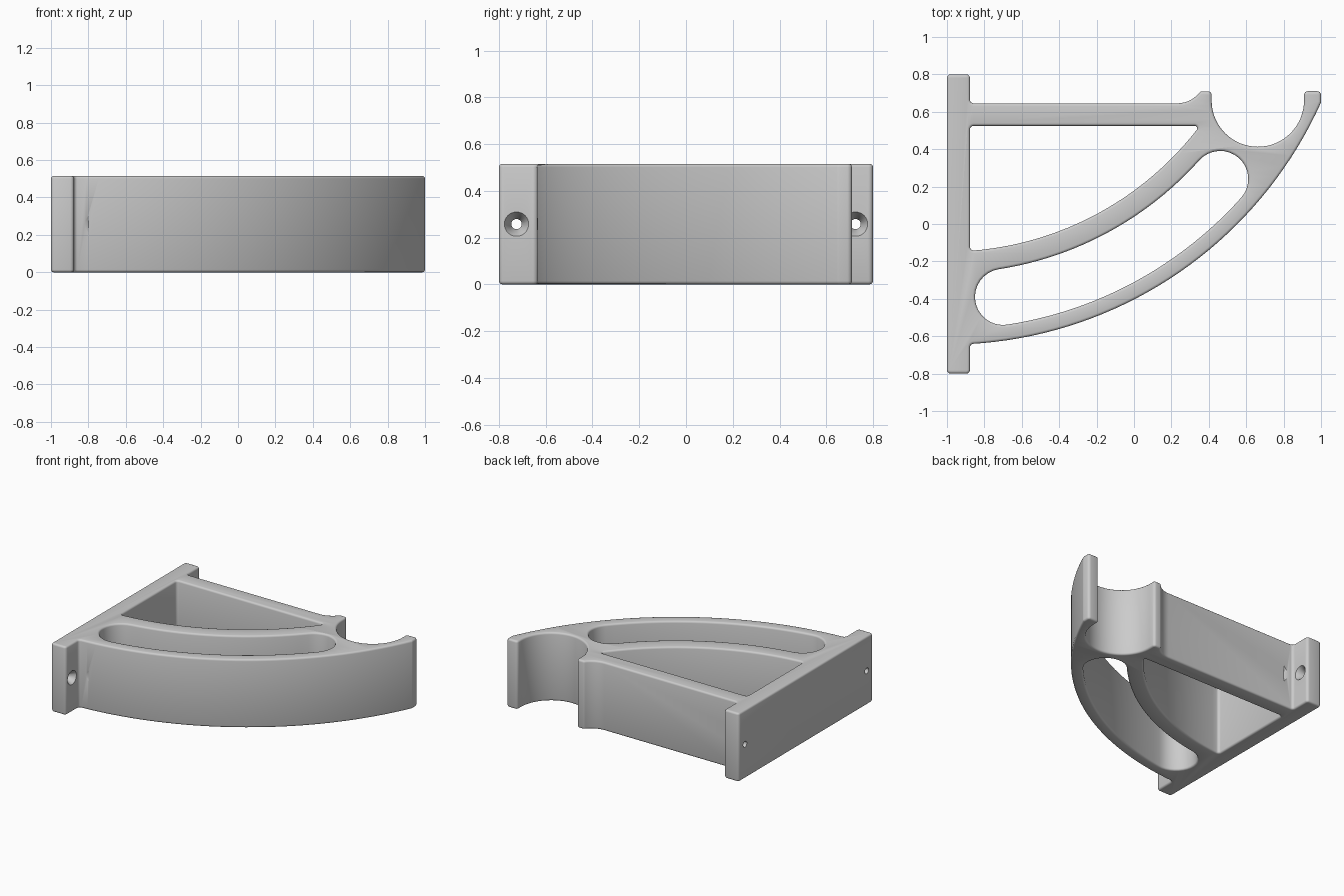
import bpy, bmesh
from math import sin, cos, tan, radians, asin, atan2, degrees, pi
from mathutils import Vector

cube = bpy.data.objects.get("Cube")
if cube:
    bpy.data.objects.remove(cube)

HEIGHT = 0.515
BEVEL = 0.014
CENTRE = (-1.0, 1.547)      # shared centre of all the long sweeps
PLATE_X = -0.877            # front face of the mounting plate


def arc(centre, r, a0, a1, steps):
    """Points on a circle from angle a0 to a1, in degrees."""
    angles = [radians(a0 + (a1 - a0) * i / steps) for i in range(steps + 1)]
    return [(centre[0] + r * cos(a), centre[1] + r * sin(a)) for a in angles]


def soften(points, r, steps=4):
    """Round every sharp corner of a closed outline."""
    pts = [Vector(p) for p in points]
    out = []
    for i, p in enumerate(pts):
        a, b = pts[i - 1] - p, pts[(i + 1) % len(pts)] - p
        turn = pi - a.angle(b)
        if turn < radians(25):
            out.append(p)
            continue
        t = min(r * tan(turn / 2), a.length * 0.45, b.length * 0.45)
        a, b = a.normalized(), b.normalized()
        rad = t / tan(turn / 2)
        mid = p + (a + b).normalized() * (rad / cos(turn / 2))
        d0, d1 = p + a * t - mid, p + b * t - mid
        for k in range(steps + 1):
            f = k / steps * turn
            d = (d0 * sin(turn - f) + d1 * sin(f)) / sin(turn)
            out.append(mid + d)
    return out


# Outer outline: plate, top bar, cradle lip, open cradle, curved brace
R_OUT = 2.192
start = degrees(atan2(-(R_OUT ** 2 - 4) ** 0.5, 2.0))
end = -90 + degrees(asin((PLATE_X + 1) / R_OUT))
outline = [(-1, -0.8), (-1, 0.8), (PLATE_X, 0.8), (PLATE_X, 0.645)]
outline += arc((0.23, 0.8), 0.155, -90, -36, 8)
outline += [(0.415, 0.71)]
outline += arc((0.662, 0.66), 0.247, 180, 360, 32)
outline += [(0.909, 0.71), (1, 0.71)]
outline += arc(CENTRE, R_OUT, start, end, 36)
outline += [(PLATE_X, -0.8)]
outline = soften(outline, 0.02)

# Triangular opening under the top bar
R_TRI = 1.695
TOP = 0.525
a_left = -90 + degrees(asin((PLATE_X + 1) / R_TRI))
a_right = degrees(asin((TOP - CENTRE[1]) / R_TRI))
triangle = [(PLATE_X, TOP)] + arc(CENTRE, R_TRI, a_left, a_right, 24)
triangle = soften(triangle, 0.02)

# Curved slot with round ends
R_MID, R_END, S0, S1 = 1.96, 0.15, -81.2, -41.8
left_end, right_end = arc(CENTRE, R_MID, S0, S1, 1)
slot = arc(CENTRE, R_MID + R_END, S0, S1, 24)
slot += arc(right_end, R_END, S1, S1 + 180, 16)[1:]
slot += arc(CENTRE, R_MID - R_END, S1, S0, 24)[1:]
slot += arc(left_end, R_END, S0 + 180, S0 + 360, 16)[1:-1]

# Filled, extruded and edge-rounded body
curve = bpy.data.curves.new("bracket_body", 'CURVE')
curve.dimensions = '2D'
curve.fill_mode = 'BOTH'
curve.extrude = HEIGHT / 2 - BEVEL
curve.bevel_depth = BEVEL
curve.bevel_resolution = 2
curve.offset = -BEVEL
for loop in (outline, triangle, slot):
    spline = curve.splines.new('POLY')
    spline.points.add(len(loop) - 1)
    for point, co in zip(spline.points, loop):
        point.co = (co[0], co[1], 0, 1)
    spline.use_cyclic_u = True
body = bpy.data.objects.new("bracket_body", curve)
bpy.context.collection.objects.link(body)
bpy.ops.object.select_all(action='DESELECT')
body.select_set(True)
bpy.context.view_layer.objects.active = body
bpy.ops.object.convert(target='MESH')
body = bpy.context.object

bm = bmesh.new()
bm.from_mesh(body.data)
bmesh.ops.remove_doubles(bm, verts=bm.verts, dist=0.0005)
bmesh.ops.recalc_face_normals(bm, faces=bm.faces)
bmesh.ops.translate(bm, verts=bm.verts, vec=(0, 0, HEIGHT / 2))
bm.to_mesh(body.data)
bm.free()

# Countersunk screw holes through the plate ends
bm = bmesh.new()
for side in (-1, 1):
    profile = [(-1.1, 0), (-1.1, 0.022), (-0.925, 0.022),
               (PLATE_X, 0.052), (-0.8, 0.1), (-0.8, 0)]
    verts = [bm.verts.new((x, side * 0.725 + r, HEIGHT / 2)) for x, r in profile]
    edges = [bm.edges.new(pair) for pair in zip(verts, verts[1:])]
    bmesh.ops.spin(bm, geom=verts + edges, cent=(0, side * 0.725, HEIGHT / 2),
                   axis=(1, 0, 0), angle=2 * pi, steps=32)
bmesh.ops.remove_doubles(bm, verts=bm.verts, dist=0.0001)
bmesh.ops.recalc_face_normals(bm, faces=bm.faces)
mesh = bpy.data.meshes.new("screw_hole_cutter")
bm.to_mesh(mesh)
bm.free()
cutter = bpy.data.objects.new("screw_hole_cutter", mesh)
cutter.hide_render = True
bpy.context.collection.objects.link(cutter)
cut = body.modifiers.new("screw_holes", 'BOOLEAN')
cut.operation = 'DIFFERENCE'
cut.solver = 'EXACT'
cut.object = cutter
bpy.ops.object.modifier_apply(modifier=cut.name)
bpy.data.objects.remove(cutter)

# Plain grey finish
grey = bpy.data.materials.new("light_grey")
grey.use_nodes = True
colour = (0.6, 0.6, 0.6, 1)
grey.diffuse_color = colour
grey.node_tree.nodes["Principled BSDF"].inputs["Base Color"].default_value = colour
body.data.materials.clear()
body.data.materials.append(grey)
bpy.ops.object.shade_smooth_by_angle(angle=radians(35))
